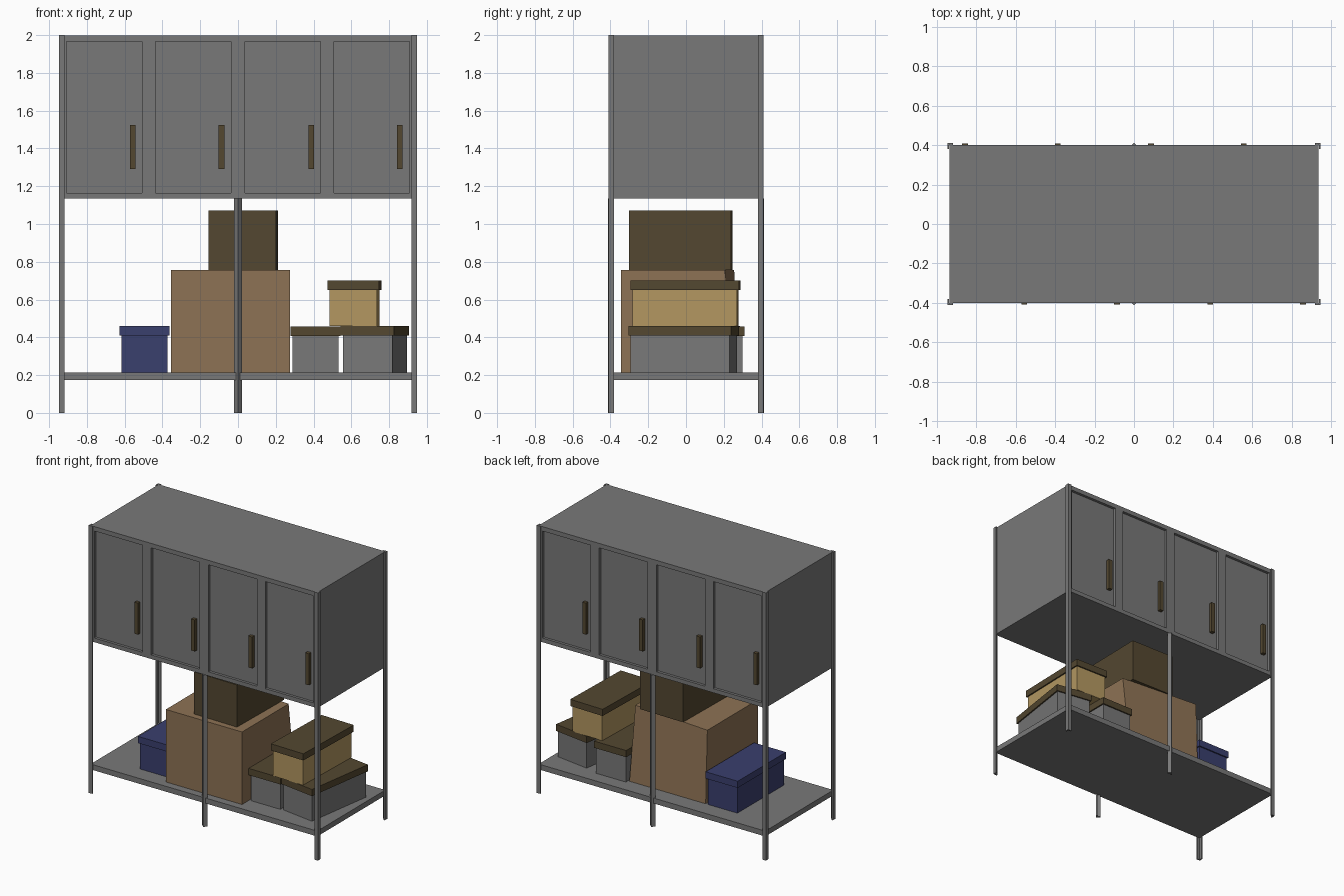
import bpy, bmesh, math
from mathutils import Matrix, Vector

if "Cube" in bpy.data.objects:
    bpy.data.objects.remove(bpy.data.objects["Cube"])


def material(name, rgb):
    m = bpy.data.materials.new(name)
    m.diffuse_color = (*rgb, 1)
    m.use_nodes = True
    m.node_tree.nodes["Principled BSDF"].inputs["Base Color"].default_value = m.diffuse_color
    return m


GREY = material("grey_metal", (0.19, 0.19, 0.19))
OLIVE = material("dark_olive", (0.088, 0.064, 0.03))
BROWN = material("cardboard_brown", (0.27, 0.17, 0.09))
TAN = material("light_tan", (0.45, 0.31, 0.12))
BLUE = material("navy_blue", (0.042, 0.05, 0.155))


def finish(bm, name, mat):
    bmesh.ops.recalc_face_normals(bm, faces=bm.faces)
    me = bpy.data.meshes.new(name)
    bm.to_mesh(me)
    bm.free()
    me.materials.append(mat)
    ob = bpy.data.objects.new(name, me)
    bpy.context.collection.objects.link(ob)
    return ob


def box(name, mat, cx, cy, z0, z1, w, d, turn=0):
    bm = bmesh.new()
    bmesh.ops.create_cube(bm, size=1, matrix=Matrix.Diagonal((w, d, z1 - z0, 1)))
    ob = finish(bm, name, mat)
    ob.location = (cx, cy, (z0 + z1) / 2)
    ob.rotation_euler.z = math.radians(turn)
    return ob


def prism(name, mat, pts, z0, z1):
    bm = bmesh.new()
    f = bm.faces.new([bm.verts.new((x, y, z0)) for x, y in pts])
    ext = bmesh.ops.extrude_face_region(bm, geom=[f])["geom"]
    bmesh.ops.translate(bm, vec=(0, 0, z1 - z0),
                        verts=[g for g in ext if isinstance(g, bmesh.types.BMVert)])
    return finish(bm, name, mat)


def lidded_box(name, mat, lid_mat, cx, cy, z0, z1, w, d, turn=0):
    box(name, mat, cx, cy, z0, z1 - 0.03, w - 0.02, d - 0.02, turn)
    box(name + "_lid", lid_mat, cx, cy, z1 - 0.05, z1, w, d, turn)


# Cabinet with recessed doors on both long sides
DOORS = [(-0.907, -0.507), (-0.437, -0.037), (0.037, 0.437), (0.507, 0.907)]
Z_LOW, Z_HIGH, RECESS = 1.165, 1.965, 0.02
bm = bmesh.new()
bmesh.ops.create_cube(bm, size=1, matrix=Matrix.Translation((0, 0, 1.566))
                      @ Matrix.Diagonal((1.874, 0.804, 0.864, 1)))
cuts = [((x, 0, 0), (1, 0, 0)) for pair in DOORS for x in pair]
cuts += [((0, 0, z), (0, 0, 1)) for z in (Z_LOW, Z_HIGH)]
for co, no in cuts:
    bmesh.ops.bisect_plane(bm, geom=bm.verts[:] + bm.edges[:] + bm.faces[:],
                           plane_co=co, plane_no=no)
bm.normal_update()
cells = []
for f in bm.faces:
    c = f.calc_center_median()
    if abs(f.normal.y) > 0.9 and Z_LOW < c.z < Z_HIGH and any(a < c.x < b for a, b in DOORS):
        cells.append(f)
for f in bmesh.ops.extrude_discrete_faces(bm, faces=cells)["faces"]:
    sign = 1 if f.calc_center_median().y > 0 else -1
    bmesh.ops.translate(bm, verts=f.verts[:], vec=Vector((0, -sign * RECESS, 0)))
finish(bm, "cabinet", GREY)

# Door handles, the back being the front turned half round
for side, s in (("front", 1), ("back", -1)):
    for i, (a, b) in enumerate(DOORS):
        box(f"{side}_handle_{i + 1}", OLIVE, s * (b - 0.05), -s * 0.393, 1.29, 1.525, 0.03, 0.03)

# Lower shelf
box("shelf", GREY, 0, 0, 0.175, 0.215, 1.874, 0.804)

# Angle-iron corner posts and V-shaped middle posts
for sy, side in ((-1, "front"), (1, "back")):
    for sx, hand in ((-1, "left"), (1, "right")):
        X, Y, L, T = 0.948, 0.41, 0.03, 0.01
        pts = [(X, Y), (X - L, Y), (X - L, Y - T), (X - T, Y - T), (X - T, Y - L), (X, Y - L)]
        prism(f"{side}_{hand}_post", GREY, [(x * sx, y * sy) for x, y in pts], 0, 2)
    pts = [(0, 0.413), (0.022, 0.391), (0.015, 0.384), (0, 0.399), (-0.015, 0.384), (-0.022, 0.391)]
    prism(f"{side}_middle_post", GREY, [(x, y * sy) for x, y in pts], 0, 1.136)

# Big carton, its back leaning in at one top corner
carton = box("large_carton", BROWN, -0.04, -0.045, 0.215, 0.757, 0.63, 0.6)
for v in carton.data.vertices:
    if v.co.y > 0:
        if v.co.z < 0:
            v.co.y += 0.02
        elif v.co.x > 0:
            v.co.y -= 0.05
box("upper_carton", OLIVE, 0.028, -0.028, 0.757, 1.072, 0.358, 0.54, -1)

# Lidded storage boxes
lidded_box("blue_box", BLUE, BLUE, -0.495, 0.0, 0.215, 0.46, 0.265, 0.57)
lidded_box("inner_grey_box", GREY, OLIVE, 0.41, 0.02, 0.215, 0.457, 0.265, 0.58)
lidded_box("outer_grey_box", GREY, OLIVE, 0.725, -0.012, 0.215, 0.459, 0.285, 0.55, -8.5)
lidded_box("tan_box", TAN, OLIVE, 0.617, -0.003, 0.459, 0.7, 0.272, 0.575, -1.5)
